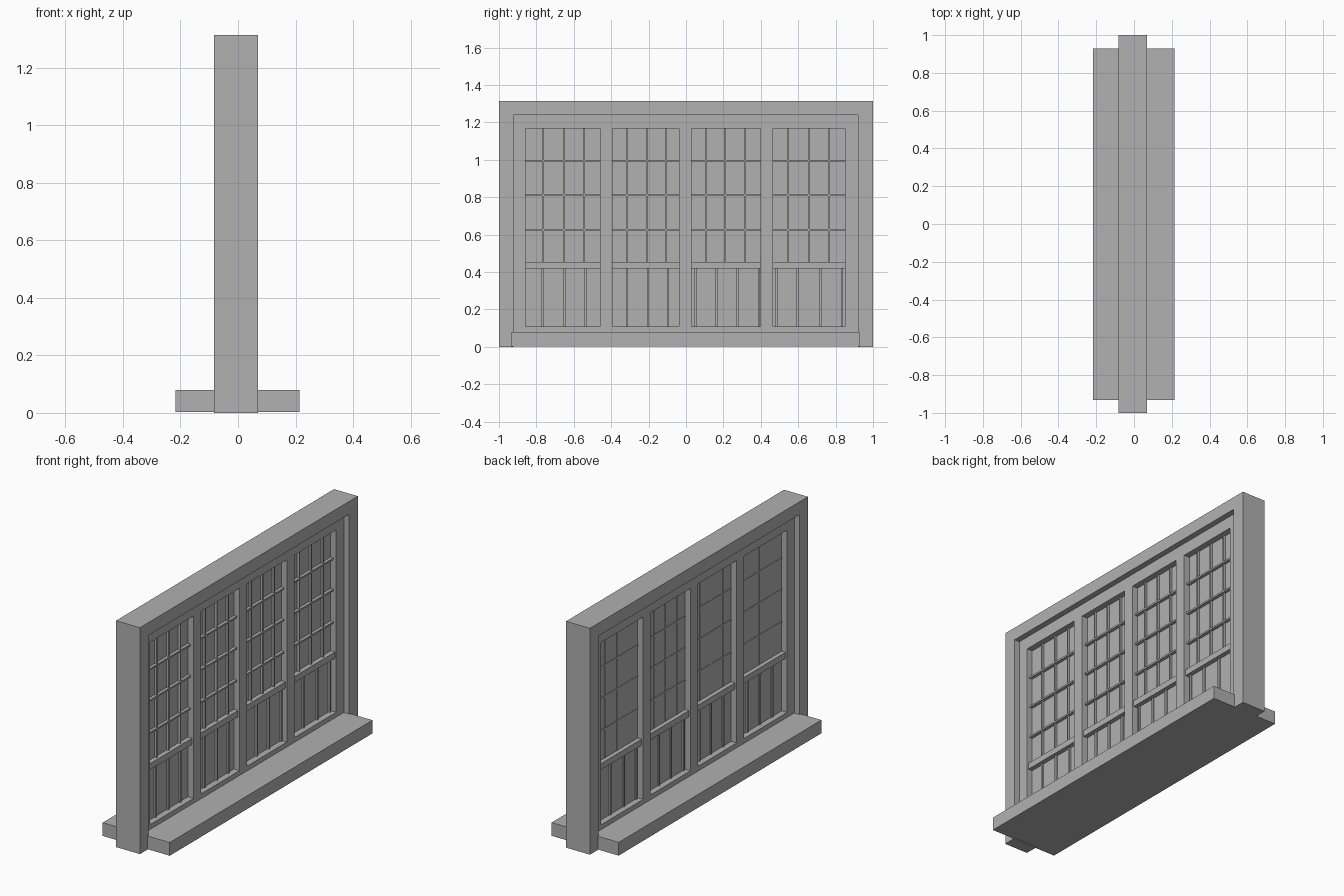
import bpy, bmesh

if "Cube" in bpy.data.objects:
    bpy.data.objects.remove(bpy.data.objects["Cube"])

grey = bpy.data.materials.new("warm_grey_paint")
grey.diffuse_color = (0.44, 0.44, 0.44, 1)
grey.use_nodes = True
grey.node_tree.nodes["Principled BSDF"].inputs["Base Color"].default_value = grey.diffuse_color


def finish(bm, name):
    bmesh.ops.recalc_face_normals(bm, faces=bm.faces)
    me = bpy.data.meshes.new(name)
    bm.to_mesh(me)
    bm.free()
    me.materials.append(grey)
    ob = bpy.data.objects.new(name, me)
    bpy.context.collection.objects.link(ob)
    return ob


def grid_plate(name, x0, x1, ys, zs, hole):
    """Plate in the YZ plane cut by grid lines; hole(i, j) marks open cells."""
    bm = bmesh.new()
    verts = {}

    def v(x, i, j):
        if (x, i, j) not in verts:
            verts[(x, i, j)] = bm.verts.new((x, ys[i], zs[j]))
        return verts[(x, i, j)]

    ny, nz = len(ys) - 1, len(zs) - 1

    def solid(i, j):
        return 0 <= i < ny and 0 <= j < nz and not hole(i, j)

    for i in range(ny):
        for j in range(nz):
            if not solid(i, j):
                continue
            ring = [(i, j), (i + 1, j), (i + 1, j + 1), (i, j + 1)]
            for x in (x0, x1):
                bm.faces.new([v(x, *c) for c in ring])
            near = [(i, j - 1), (i + 1, j), (i, j + 1), (i - 1, j)]
            for k in range(4):
                if not solid(*near[k]):
                    a, b = ring[k], ring[(k + 1) % 4]
                    bm.faces.new([v(x0, *a), v(x0, *b), v(x1, *b), v(x1, *a)])
    return finish(bm, name)


def box(name, x0, x1, y0, y1, z0, z1):
    return grid_plate(name, x0, x1, [y0, y1], [z0, z1], lambda i, j: False)


# outer frame: two jambs and a head
grid_plate("outer_frame", -0.083, 0.07, [-1, -0.922, 0.92, 1], [0, 1.24, 1.315],
           lambda i, j: i == 1 and j == 0)

# sill running through under the window
box("sill", -0.217, 0.214, -0.932, 0.928, 0.003, 0.08)

# inner sash frame with four openings
openings = [(-0.857, -0.46), (-0.393, -0.037), (0.03, 0.397), (0.465, 0.85)]
Z0, Z1 = 0.108, 1.167
lines = [-0.922] + [y for o in openings for y in o] + [0.92]
grid_plate("sash_frame", -0.05, 0.036, lines, [0.08, Z0, Z1, 1.24],
           lambda i, j: j == 1 and i % 2 == 1)

# vertical bar centres in each opening: upper glazing and lower panel
upper = [(-0.762, -0.652, -0.545), (-0.318, -0.21, -0.107),
         (0.105, 0.21, 0.316), (0.547, 0.655, 0.765)]
lower = [(-0.766, -0.65, -0.537), (-0.315, -0.203, -0.096),
         (0.05, 0.164, 0.274, 0.39), (0.484, 0.595, 0.72, 0.834)]

for n, (y0, y1) in enumerate(openings):
    tag = "_%d" % (n + 1)
    # pane filling the opening
    box("pane" + tag, -0.015, 0.0, y0, y1, Z0, Z1)
    # rail between glazing and lower panel
    box("middle_rail" + tag, -0.04, 0.027, y0, y1, 0.419, 0.455)
    # glazing bars
    for z in (0.625, 0.813, 0.995):
        box("horizontal_bar" + tag, -0.018, 0.018, y0, y1, z - 0.005, z + 0.005)
    for y in upper[n]:
        box("vertical_bar" + tag, -0.017, 0.014, y - 0.004, y + 0.004, 0.455, Z1)
    # battens on the lower panel
    for y in lower[n]:
        box("panel_batten" + tag, -0.022, 0.010, y - 0.006, y + 0.006, Z0, 0.419)
